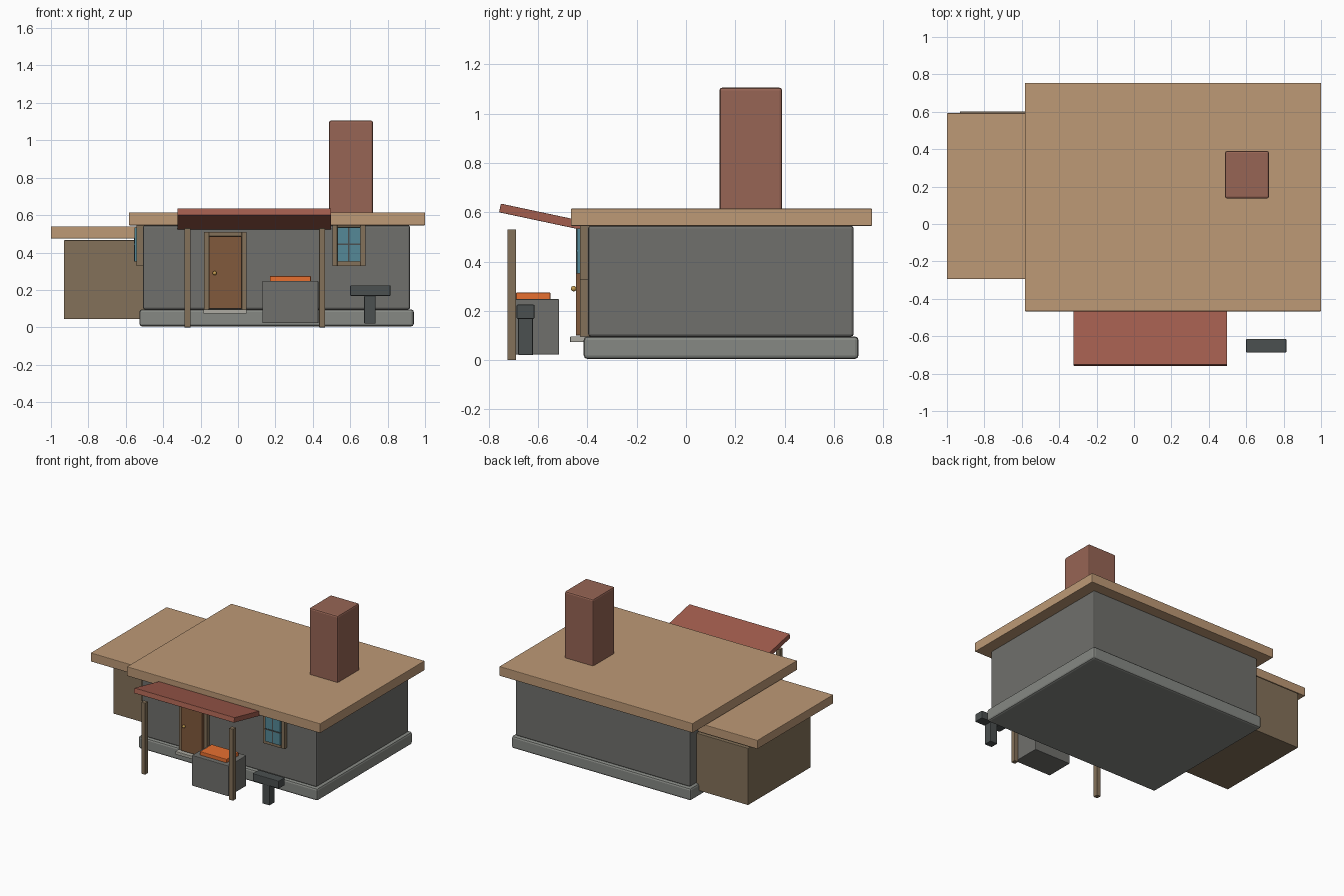
import bpy, bmesh, math
from mathutils import Matrix, Vector

if "Cube" in bpy.data.objects:
    bpy.data.objects.remove(bpy.data.objects["Cube"])


def material(name, r, g, b):
    m = bpy.data.materials.new(name)
    m.diffuse_color = (r, g, b, 1)
    m.use_nodes = True
    m.node_tree.nodes["Principled BSDF"].inputs["Base Color"].default_value = m.diffuse_color
    return m


STONE = material("stone", 0.16, 0.16, 0.15)
FOOTING = material("footing", 0.24, 0.25, 0.23)
PLANK = material("plank", 0.51, 0.32, 0.18)
TIMBER = material("timber", 0.23, 0.165, 0.10)
DOOR = material("door_wood", 0.22, 0.10, 0.045)
BRICK = material("brick", 0.31, 0.13, 0.09)
TILE = material("red_tile", 0.36, 0.11, 0.075)
GLASS = material("glass", 0.09, 0.25, 0.31)
COAL = material("hot_coal", 0.80, 0.16, 0.03)
IRON = material("iron", 0.07, 0.08, 0.08)
BRASS = material("brass", 0.55, 0.33, 0.08)
SLAB = material("step_stone", 0.42, 0.41, 0.36)


def box(name, x, y, z, mat, bevel=0.004, place=None):
    """Bevelled box from (min, max) ranges, optionally transformed."""
    bm = bmesh.new()
    bmesh.ops.create_cube(bm, size=1)
    for v in bm.verts:
        v.co = Vector([r[0] + (c + 0.5) * (r[1] - r[0]) for c, r in zip(v.co, (x, y, z))])
    if bevel:
        bmesh.ops.bevel(bm, geom=bm.edges[:], offset=bevel, segments=2,
                        profile=0.5, affect='EDGES')
    if place:
        bm.transform(place)
    me = bpy.data.meshes.new(name)
    bm.to_mesh(me)
    bm.free()
    me.materials.append(mat)
    ob = bpy.data.objects.new(name, me)
    bpy.context.collection.objects.link(ob)
    return ob


# main house
box("foundation", (-0.527, 0.94), (-0.415, 0.70), (0.005, 0.096), FOOTING, 0.014)
box("walls", (-0.508, 0.92), (-0.397, 0.68), (0.096, 0.545), STONE, 0.01)
box("roof", (-0.583, 1.0), (-0.467, 0.755), (0.545, 0.615), PLANK)
box("chimney", (0.487, 0.722), (0.136, 0.39), (0.58, 1.106), BRICK, 0.011)

# side annex
box("annex_walls", (-0.93, -0.50), (-0.13, 0.602), (0.045, 0.466), TIMBER, 0.003)
box("annex_roof", (-1.0, -0.51), (-0.295, 0.593), (0.475, 0.54), PLANK)

# door with frame, knob and step
for i, x in enumerate(((-0.183, -0.155), (0.02, 0.046))):
    box(f"door_jamb_{i}", x, (-0.43, -0.39), (0.096, 0.51), TIMBER, 0.002)
box("door_lintel", (-0.155, 0.02), (-0.43, -0.39), (0.487, 0.51), TIMBER, 0.002)
box("door", (-0.155, 0.02), (-0.447, -0.39), (0.10, 0.487), DOOR)
box("door_step", (-0.185, 0.046), (-0.47, -0.40), (0.073, 0.096), SLAB, 0.002)
bpy.ops.mesh.primitive_uv_sphere_add(segments=16, ring_count=8, radius=0.011,
                                     location=(-0.125, -0.456, 0.29))
knob = bpy.context.object
knob.name = "door_knob"
knob.data.materials.append(BRASS)
bpy.ops.object.shade_smooth_by_angle()


# windows: built facing -y on the plane y = 0, then placed on a wall
def window(name, place):
    for i, x in enumerate(((-0.088, -0.062), (0.062, 0.088))):
        box(f"{name}_jamb_{i}", x, (-0.034, 0.01), (0.327, 0.56), TIMBER, 0.002, place)
    for i, z in enumerate(((0.327, 0.352), (0.535, 0.56))):
        box(f"{name}_rail_{i}", (-0.062, 0.062), (-0.034, 0.01), z, TIMBER, 0.002, place)
    box(f"{name}_glass", (-0.062, 0.062), (-0.045, 0.01), (0.352, 0.535), GLASS, 0, place)
    box(f"{name}_upright_bar", (-0.004, 0.004), (-0.049, 0), (0.352, 0.535), IRON, 0, place)
    box(f"{name}_cross_bar", (-0.062, 0.062), (-0.049, 0), (0.44, 0.448), IRON, 0, place)


window("front_window", Matrix.Translation((0.593, -0.397, 0)))
window("side_window", Matrix.Translation((-0.508, -0.265, 0)) @ Matrix.Rotation(-math.pi / 2, 4, 'Z'))

# tilted awning on two posts
box("awning", (-0.323, 0.498), (-0.19, 0.19), (-0.018, 0.018), TILE, 0.002,
    Matrix.Translation((0, -0.569, 0.578)) @ Matrix.Rotation(math.radians(-12), 4, 'X'))
for i, x in enumerate((-0.27, 0.45)):
    box(f"awning_post_{i}", (x - 0.016, x + 0.016), (-0.724, -0.69), (0, 0.53), TIMBER, 0.002)

# forge hearth with coals
box("forge", (0.13, 0.43), (-0.724, -0.515), (0.022, 0.248), STONE)
box("coals", (0.17, 0.39), (-0.69, -0.55), (0.24, 0.274), COAL)

# anvil
box("anvil_top", (0.60, 0.815), (-0.687, -0.615), (0.168, 0.225), IRON)
box("anvil_base", (0.675, 0.735), (-0.681, -0.621), (0.02, 0.17), IRON)
